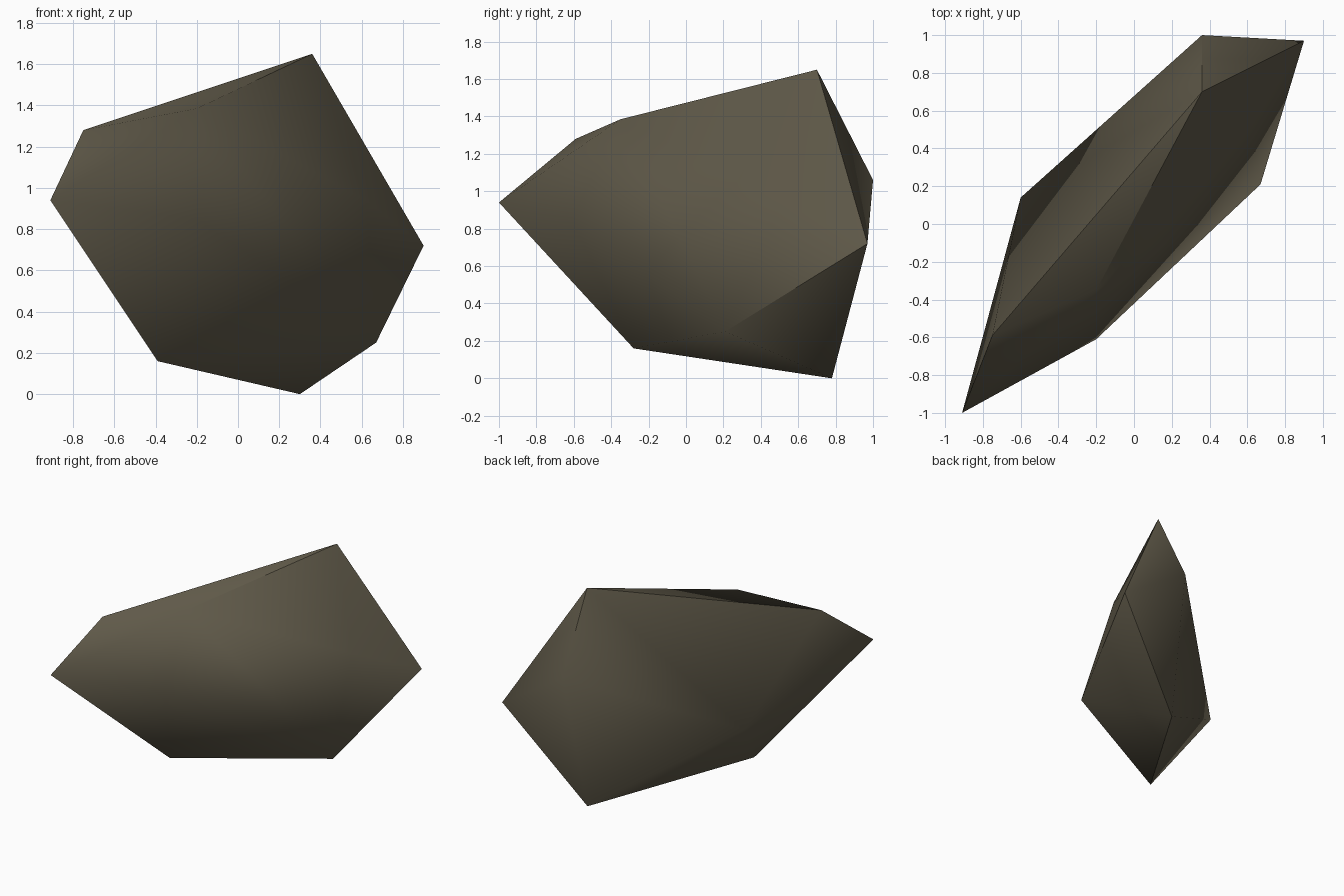
import bpy, bmesh, math

if "Cube" in bpy.data.objects:
    bpy.data.objects.remove(bpy.data.objects["Cube"])

# Corner points of the chipped slab of rock
top = [(-0.91, -1.0, 0.94), (-0.75, -0.59, 1.28), (-0.20, -0.35, 1.385), (0.36, 0.70, 1.65)]
front_face = [(-0.20, -0.61, 0.85), (0.62, 0.51, 0.94), (0.67, 0.21, 0.25)]
back_face = [(0.90, 0.97, 0.72), (0.36, 1.0, 1.06), (-0.60, 0.14, 0.59)]
base = [(0.30, 0.78, 0.0), (-0.39, -0.28, 0.16)]

# Rock: convex hull around the corners
bm = bmesh.new()
for p in top + front_face + back_face + base:
    bm.verts.new(p)
bmesh.ops.convex_hull(bm, input=list(bm.verts))
bmesh.ops.recalc_face_normals(bm, faces=list(bm.faces))
mesh = bpy.data.meshes.new("rock")
bm.to_mesh(mesh)
bm.free()
rock = bpy.data.objects.new("rock", mesh)
bpy.context.collection.objects.link(rock)

# Stone colour
stone = bpy.data.materials.new("olive_brown_stone")
stone.diffuse_color = (0.115, 0.10, 0.066, 1)
stone.use_nodes = True
stone.node_tree.nodes["Principled BSDF"].inputs["Base Color"].default_value = stone.diffuse_color
mesh.materials.append(stone)

# Soft faces, with the strongest breaks kept sharp
bpy.context.view_layer.objects.active = rock
rock.select_set(True)
bpy.ops.object.shade_smooth_by_angle(angle=math.radians(60))
